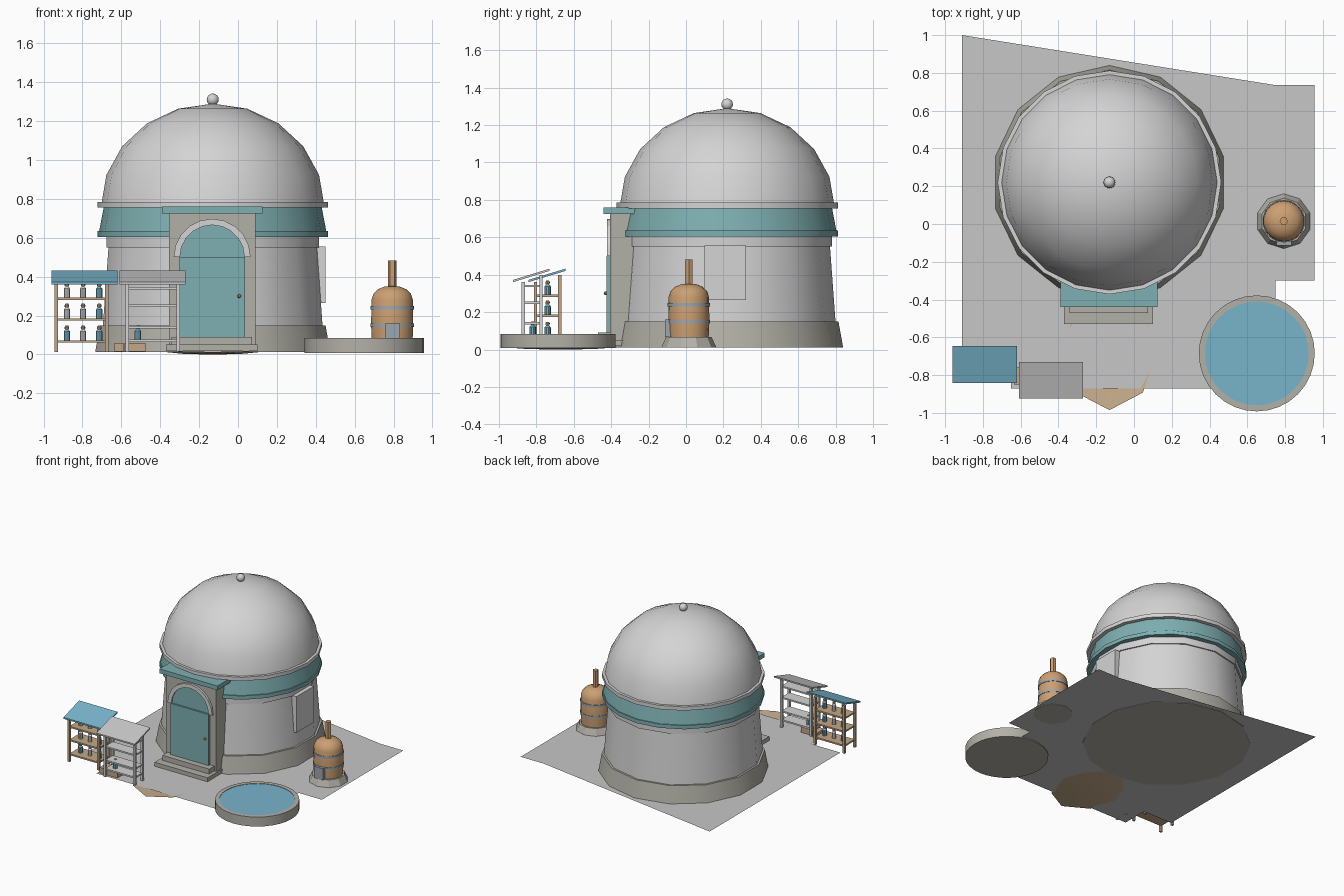
import bpy, bmesh, math
from math import sin, cos, pi, radians
from mathutils import Vector

if "Cube" in bpy.data.objects:
    bpy.data.objects.remove(bpy.data.objects["Cube"])


def material(name, r, g, b):
    m = bpy.data.materials.new(name)
    m.use_nodes = True
    m.diffuse_color = (r, g, b, 1)
    m.node_tree.nodes["Principled BSDF"].inputs["Base Color"].default_value = (r, g, b, 1)
    return m


PLASTER = material("pale plaster", .66, .66, .66)
STONE = material("warm stone", .45, .44, .39)
GROUND = material("grey paving", .57, .57, .57)
TEAL = material("teal paint", .21, .43, .44)
BLUE = material("water blue", .19, .46, .60)
COPPER = material("copper", .60, .35, .17)
WOOD = material("light wood", .55, .39, .24)
METAL = material("blue grey metal", .33, .39, .43)
EARTH = material("earth", .58, .43, .27)


def finish(name, bm, mat, smooth=True, fix=True):
    if fix:
        bmesh.ops.recalc_face_normals(bm, faces=bm.faces)
    me = bpy.data.meshes.new(name)
    bm.to_mesh(me)
    bm.free()
    me.materials.append(mat)
    ob = bpy.data.objects.new(name, me)
    bpy.context.collection.objects.link(ob)
    if smooth:
        bpy.ops.object.select_all(action='DESELECT')
        ob.select_set(True)
        bpy.context.view_layer.objects.active = ob
        bpy.ops.object.shade_smooth_by_angle(angle=radians(32))
    return ob


def lathe(name, centre, profile, sides, mat, start=pi / 2):
    """Turned solid from (radius, height) pairs; the ends are capped."""
    bm = bmesh.new()
    rings = []
    for r, z in profile:
        if r == 0:
            rings.append([bm.verts.new((centre[0], centre[1], z))] * sides)
        else:
            angles = [start + 2 * pi * i / sides for i in range(sides)]
            rings.append([bm.verts.new((centre[0] + r * cos(a), centre[1] + r * sin(a), z)) for a in angles])
    for low, high in zip(rings, rings[1:]):
        for i in range(sides):
            j = (i + 1) % sides
            bm.faces.new(list(dict.fromkeys((low[i], low[j], high[j], high[i]))))
    for ring, (r, z) in ((rings[0], profile[0]), (rings[-1], profile[-1])):
        if r:
            bm.faces.new(ring)
    return finish(name, bm, mat)


def box(name, x, y, z, mat, lean=(0, 0), rise=0):
    """Box from ranges; lean shifts its top in x and y, rise lifts its back."""
    bm = bmesh.new()
    bmesh.ops.create_cube(bm, size=1)
    for v in bm.verts:
        i, j, k = (int(c > 0) for c in v.co)
        v.co = (x[i] + lean[0] * k, y[j] + lean[1] * k, z[k] + rise * j)
    return finish(name, bm, mat, smooth=False)


def slab(name, points, y, mat):
    """Outline in x and z, extruded from the front y to the back y."""
    bm = bmesh.new()
    face = bm.faces.new([bm.verts.new((px, y[0], pz)) for px, pz in points])
    ext = bmesh.ops.extrude_face_region(bm, geom=[face])
    for v in ext["geom"]:
        if isinstance(v, bmesh.types.BMVert):
            v.co.y = y[1]
    return finish(name, bm, mat, smooth=False)


# Paved yard with stepped corners
bm = bmesh.new()
yard = [(-.91, 1), (-.91, -.66), (-.65, -.66), (-.65, -.87), (.75, -.87),
        (.75, -.3), (.955, -.3), (.955, .735), (.75, .735)]
bm.faces.new([bm.verts.new((x, y, .015)) for x, y in yard])
finish("yard", bm, GROUND, smooth=False, fix=False)

# Shallow earth bowl beneath the entrance path, facing down
bm = bmesh.new()
tip = bm.verts.new((-.13, -.67, 0))
rims = []
for radius, height in ((.55, .002), (1, .013)):
    rims.append([bm.verts.new((-.13 + .25 * radius * sin(i * pi / 4), -.67 - .315 * radius * cos(i * pi / 4),
                               height + .004 * (i % 2))) for i in range(8)])
for i in range(8):
    j = (i + 1) % 8
    bm.faces.new((tip, rims[0][j], rims[0][i]))
    bm.faces.new((rims[0][i], rims[0][j], rims[1][j], rims[1][i]))
bm.normal_update()
for f in bm.faces:
    if f.normal.z > 0:
        f.normal_flip()
finish("earth_bowl", bm, EARTH, fix=False)

# Round house
HOUSE = (-.13, .22)
lathe("foundation", HOUSE, [(.62, .012), (.595, .15), (.56, .15)], 14, STONE)
lathe("wall", HOUSE, [(.58, .14), (.55, .55)], 14, PLASTER)
lathe("wall_cornice", HOUSE, [(.56, .55), (.56, .61)], 14, PLASTER)
lathe("band_ledge", HOUSE, [(.592, .605), (.592, .635)], 20, TEAL)
lathe("band", HOUSE, [(.585, .63), (.56, .76)], 20, TEAL)
lathe("dome_lip", HOUSE, [(.592, .755), (.592, .785)], 20, PLASTER)
lathe("dome", HOUSE, [(.575 * cos(i * pi / 10), .76 + .53 * sin(i * pi / 10)) for i in range(5)] + [(0, 1.29)],
      20, PLASTER)
lathe("finial", HOUSE, [(0, 1.28)] + [(.031 * sin(i * pi / 8), 1.311 - .031 * cos(i * pi / 8))
                                     for i in range(1, 8)] + [(0, 1.342)], 16, PLASTER)
box("side_window", (.36, .45), (.10, .32), (.265, .555), PLASTER)

# Entrance porch
box("lower_step", (-.37, .10), (-.53, -.2), (.018, .05), STONE)
box("upper_step", (-.342, .073), (-.47, -.2), (.05, .09), STONE)
box("porch", (-.355, .09), (-.405, -.2), (.05, .73), STONE)
box("lintel", (-.39, .125), (-.44, -.25), (.725, .76), TEAL)
DX, SPRING = -.133, .5


def arc(radius, steps=10):
    return [(DX + radius * cos(i * pi / steps), SPRING + radius * sin(i * pi / steps)) for i in range(steps + 1)]


slab("arch_trim", arc(.198) + arc(.166)[::-1], (-.422, -.40), PLASTER)
slab("arch_panel", arc(.168), (-.41, -.40), TEAL)
box("door", (DX - .168, DX + .168), (-.424, -.40), (.09, SPRING), TEAL)
bm = bmesh.new()
bmesh.ops.create_uvsphere(bm, u_segments=8, v_segments=6, radius=.01)
bmesh.ops.translate(bm, verts=bm.verts, vec=Vector((.006, -.43, .30)))
finish("door_knob", bm, COPPER)

# Pool
POOL = (.65, -.685)
lathe("pool_basin", POOL, [(.307, .008), (.307, .084), (.275, .084), (.275, .078)], 32, STONE)
lathe("pool_water", POOL, [(.275, .07), (.275, .081)], 32, BLUE)

# Copper still
STILL = (.793, .015)
lathe("still_base", STILL, [(.147, .012), (.122, .066)], 10, STONE)
lathe("still_body", STILL, [(.106, .06), (.11, .15), (.108, .28), (.098, .312), (.075, .335), (.04, .349), (0, .353)],
      18, COPPER)
lathe("still_pipe", STILL, [(.022, .33), (.022, .482)], 6, COPPER, start=0)
for z in (.15, .24):
    lathe("still_hoop", STILL, [(.113, z - .009), (.113, z + .009)], 18, METAL)
box("still_hatch", (.755, .833), (-.113, -.05), (.066, .16), METAL)


def bottle(x, y, z, mat):
    lathe("bottle", (x, y), [(.017, z), (.017, z + .045), (.008, z + .056), (.008, z + .062)], 10, mat)
    lathe("bottle_stopper", (x, y), [(.011, z + .058), (.012, z + .068), (.007, z + .075)], 8, WOOD)


def stall(name, x, y, shelves, top, frame, cover, roof_x, roof_y):
    """Open rack with four posts, shelves and a sloping roof."""
    for px in x:
        for py, h in zip(y, (top, top + .035)):
            box(name + "_post", (px - .009, px + .009), (py - .009, py + .009), (.012, h), frame)
    for z in shelves:
        box(name + "_shelf", x, y, (z - .006, z + .006), frame)
    box(name + "_roof", roof_x, roof_y, (top - .002, top + .01), cover, rise=.06)


# Wooden stall stocked with bottles
stall("wooden_stall", (-.935, -.675), (-.805, -.675), (.067, .18, .287), .362, WOOD, BLUE,
      (-.96, -.62), (-.843, -.645))
for z, row in ((.073, (BLUE, PLASTER, BLUE)), (.186, (PLASTER, PLASTER, BLUE)), (.293, (PLASTER, PLASTER, BLUE))):
    for i, mat in enumerate(row):
        bottle(-.88 + .083 * i, -.74, z, mat)

# Pale stall with crates beneath
stall("pale_stall", (-.57, -.307), (-.87, -.775), (.07, .14, .25, .34), .362, PLASTER, GROUND,
      (-.61, -.27), (-.925, -.73))
bottle(-.515, -.82, .076, BLUE)
box("crate", (-.585, -.475), (-.85, -.78), (.016, .06), WOOD)
box("small_crate", (-.635, -.59), (-.85, -.76), (.016, .06), WOOD)
